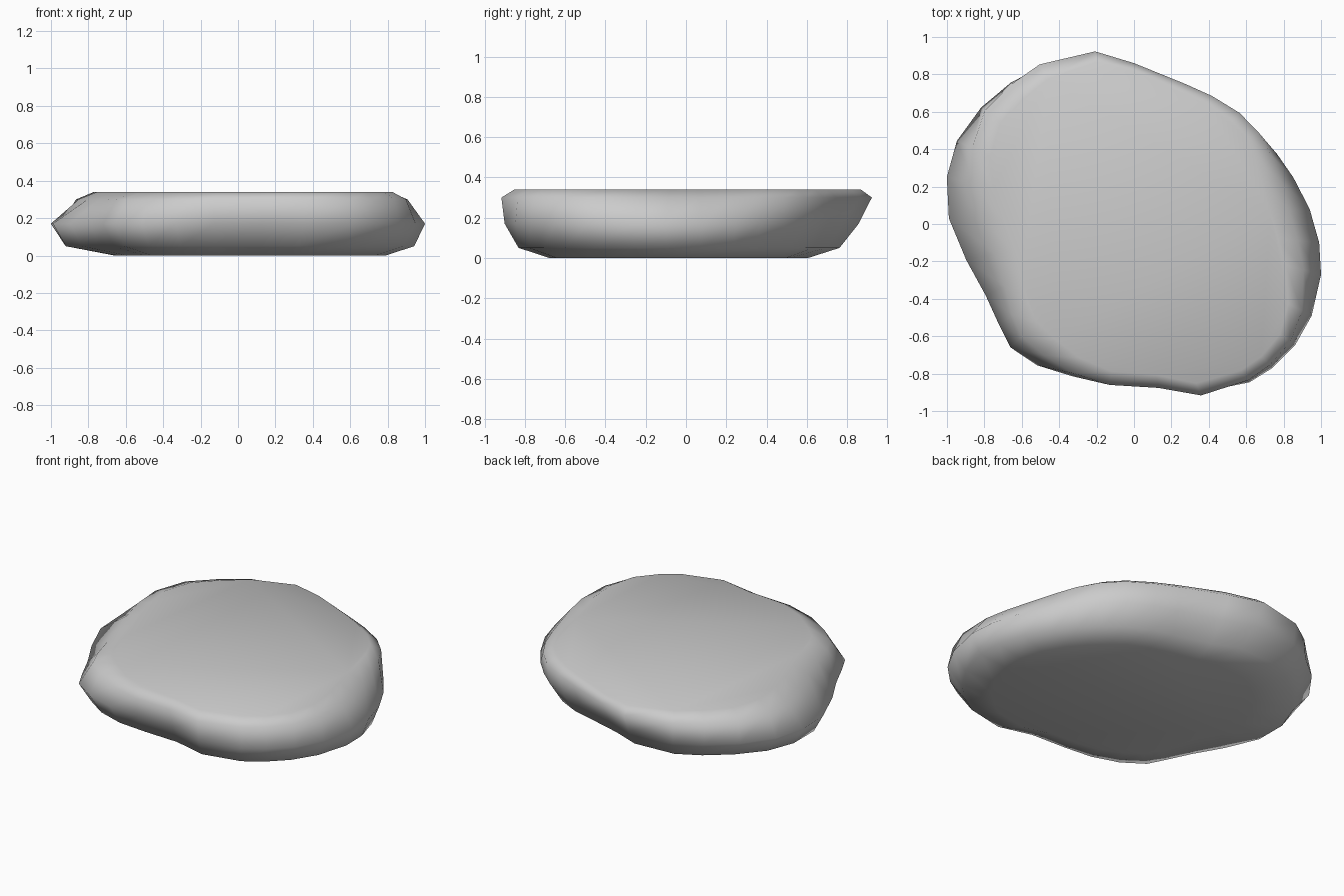
import bpy, bmesh, math

if "Cube" in bpy.data.objects:
    bpy.data.objects.remove(bpy.data.objects["Cube"])

# Plan outline of the stone, counter-clockwise from the right
OUTLINE = [(1, -.27), (.99, -.1), (.94, .08), (.86, .25), (.78, .38), (.68, .5),
           (.57, .6), (.42, .69), (.28, .75), (0, .86), (-.21, .93), (-.52, .88),
           (-.68, .78), (-.84, .64), (-.96, .45), (-1, .25), (-.98, .03),
           (-.89, -.19), (-.79, -.38), (-.72, -.54), (-.66, -.66), (-.52, -.76),
           (-.34, -.83), (-.13, -.86), (.13, -.87), (.36, -.92), (.62, -.85),
           (.74, -.77), (.86, -.65), (.95, -.49)]

# Height and outline scale toward E, NE, N, NW, W, SW, S, SE
RINGS = [
    (.00, [.80, .74, .65, .66, .66, .70, .72, .76]),
    (.05, [.95, .88, .81, .86, .94, .92, .89, .92]),
    (.17, [1.0, .97, .91, .97, 1.01, 1.0, .96, 1.0]),
    (.30, [.88, .99, 1.0, .96, .82, .91, 1.01, .98]),
    (.34, [.77, .92, .95, .86, .72, .79, .93, .92]),
]


def scale_at(x, y, scales):
    t = (math.atan2(y, x) / (math.pi / 4)) % 8
    i, f = int(t) % 8, t % 1
    f = f * f * (3 - 2 * f)
    return scales[i] * (1 - f) + scales[(i + 1) % 8] * f


# Stone body: stacked rings, skinned and capped
bm = bmesh.new()
rings = []
for z, scales in RINGS:
    ring = []
    for x, y in OUTLINE:
        s = scale_at(x, y, scales)
        ring.append(bm.verts.new((x * s, y * s, z)))
    rings.append(ring)
n = len(OUTLINE)
for low, high in zip(rings, rings[1:]):
    for i in range(n):
        j = (i + 1) % n
        bm.faces.new((low[i], low[j], high[j], high[i]))
bm.faces.new(rings[0][::-1])
bm.faces.new(rings[-1])
bmesh.ops.recalc_face_normals(bm, faces=bm.faces)
for f in bm.faces:
    f.smooth = True

mesh = bpy.data.meshes.new("flat_stone")
bm.to_mesh(mesh)
bm.free()
stone = bpy.data.objects.new("flat_stone", mesh)
bpy.context.collection.objects.link(stone)
